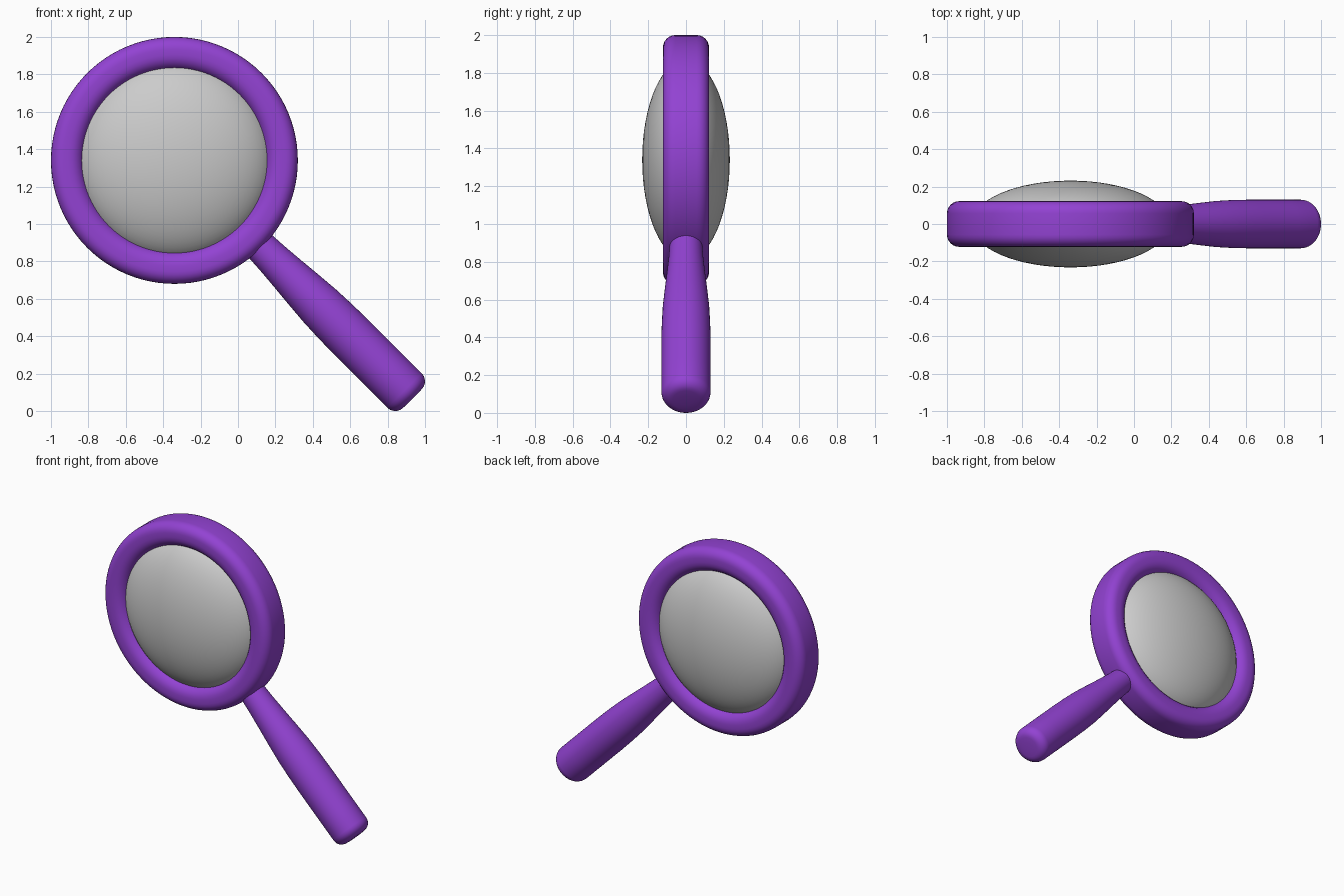
import bpy, bmesh
from math import pi, sin, cos
from mathutils import Matrix, Vector

if "Cube" in bpy.data.objects:
    bpy.data.objects.remove(bpy.data.objects["Cube"])

CENTRE = Vector((-0.34, 0, 1.34))
purple = bpy.data.materials.new("purple")
purple.diffuse_color = (0.29, 0.055, 0.65, 1)
purple.use_nodes = True
purple.node_tree.nodes["Principled BSDF"].inputs["Base Color"].default_value = purple.diffuse_color


def rounded_corner(cx, cy, r, start, steps=6):
    """Quarter-circle points, counter-clockwise from the start angle."""
    return [(cx + r * cos(start + pi / 2 * i / steps),
             cy + r * sin(start + pi / 2 * i / steps)) for i in range(steps + 1)]


def lathe(name, profile, rotation, closed=False, segments=96, material=None):
    """Spin (radius, height) points about local z, then place at CENTRE."""
    bm = bmesh.new()
    verts = [bm.verts.new((r, 0, h)) for r, h in profile]
    pairs = list(zip(verts, verts[1:] + (verts[:1] if closed else [])))
    edges = [bm.edges.new(p) for p in pairs]
    bmesh.ops.spin(bm, geom=verts + edges, axis=(0, 0, 1), cent=(0, 0, 0),
                   angle=2 * pi, steps=segments, use_merge=True)
    bmesh.ops.remove_doubles(bm, verts=bm.verts, dist=1e-5)
    bmesh.ops.recalc_face_normals(bm, faces=bm.faces)
    for f in bm.faces:
        f.smooth = True
    mesh = bpy.data.meshes.new(name)
    bm.to_mesh(mesh)
    bm.free()
    if material:
        mesh.materials.append(material)
    ob = bpy.data.objects.new(name, mesh)
    bpy.context.collection.objects.link(ob)
    ob.matrix_world = Matrix.Translation(CENTRE) @ rotation
    return ob


facing = Matrix.Rotation(pi / 2, 4, 'X')

# Rim: rounded rectangular section swept round the lens
inner, outer, half, r = 0.485, 0.66, 0.122, 0.065
rim = (rounded_corner(outer - r, half - r, r, 0)
       + rounded_corner(inner + 0.08, half - 0.08, 0.08, pi / 2)
       + rounded_corner(inner + 0.08, -half + 0.08, 0.08, pi)
       + rounded_corner(outer - r, -half + r, r, 3 * pi / 2))
lathe("rim", rim, facing, closed=True, material=purple)

# Lens: flattened ellipsoid bulging through both sides
lens = [(0.53 * sin(pi * i / 32), 0.232 * cos(pi * i / 32)) for i in range(33)]
lathe("lens", lens, facing)

# Handle: tapered grip pointing down and to the right
end, w, r = 1.80, 0.13, 0.06
grip = [(0, 0.56), (0.083, 0.56), (0.086, 0.64), (0.092, 0.74), (0.102, 0.86),
        (0.113, 0.98), (0.123, 1.1), (0.128, 1.22), (w, 1.35), (w, 1.6)]
grip += list(reversed(rounded_corner(w - r, end - r, r, 0)))[::-1]
grip += [(0.035, end + 0.002), (0, end + 0.002)]
lathe("handle", grip, Matrix.Rotation(3 * pi / 4, 4, 'Y'), segments=48, material=purple)
